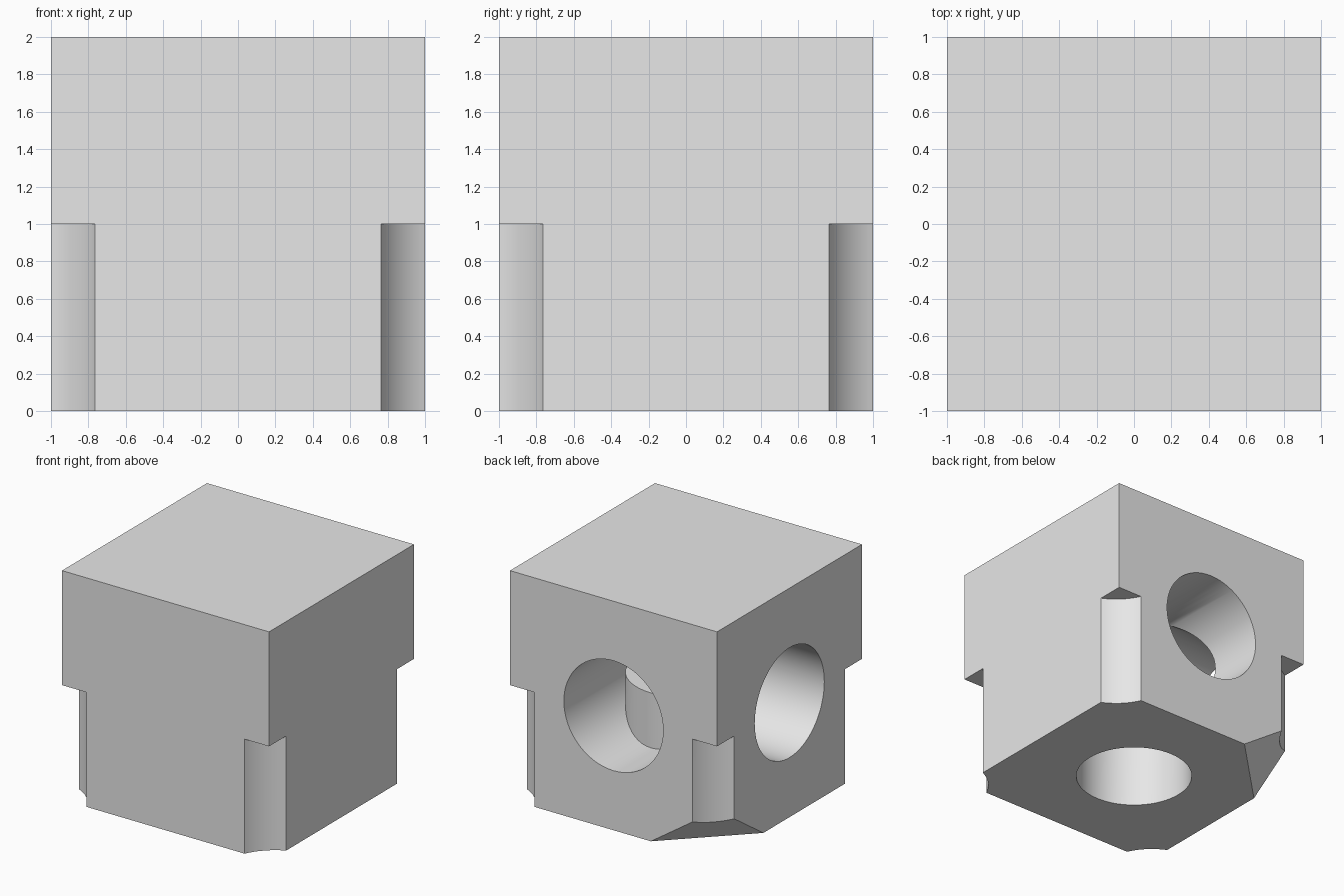
import bpy
import bmesh
from math import pi
from mathutils import Vector

cube = bpy.data.objects.get("Cube")
if cube:
    bpy.data.objects.remove(cube, do_unlink=True)

RADIUS = 0.48          # shared by the bores and the corner notches
NOTCH_OFFSET = 1.2     # notch axes lie just outside the block
CHAMFER_RUN = 0.64
CHAMFER_RISE = 0.44

# Plain grey material
grey = bpy.data.materials.new("light_grey")
grey.use_nodes = True
colour = (0.8, 0.8, 0.8, 1)
grey.diffuse_color = colour
grey.node_tree.nodes["Principled BSDF"].inputs["Base Color"].default_value = colour

# Block with one bottom corner sliced off
bm = bmesh.new()
bmesh.ops.create_cube(bm, size=2)
bmesh.ops.translate(bm, verts=bm.verts, vec=(0, 0, 1))
bmesh.ops.bisect_plane(
    bm, geom=bm.verts[:] + bm.edges[:] + bm.faces[:],
    plane_co=(CHAMFER_RUN - 1, 1, 0),
    plane_no=Vector((-1 / CHAMFER_RUN, 1 / CHAMFER_RUN, -1 / CHAMFER_RISE)).normalized(),
    clear_outer=True)
bmesh.ops.holes_fill(bm, edges=[e for e in bm.edges if e.is_boundary])
bmesh.ops.recalc_face_normals(bm, faces=bm.faces)
mesh = bpy.data.meshes.new("connector_block")
bm.to_mesh(mesh)
bm.free()
mesh.materials.append(grey)
block = bpy.data.objects.new("connector_block", mesh)
bpy.context.collection.objects.link(block)


def cut_cylinder(name, start, direction, length=1.2):
    """Drill a round hole from start along direction."""
    axis = Vector(direction)
    bpy.ops.mesh.primitive_cylinder_add(
        vertices=64, radius=RADIUS, depth=length,
        location=Vector(start) + axis * length / 2,
        rotation=axis.to_track_quat('Z', 'Y').to_euler())
    cutter = bpy.context.object
    cutter.name = name
    cutter.hide_render = True
    cutter.data.materials.append(grey)
    bpy.context.view_layer.objects.active = block
    mod = block.modifiers.new(name, 'BOOLEAN')
    mod.operation = 'DIFFERENCE'
    mod.solver = 'EXACT'
    mod.object = cutter
    bpy.ops.object.modifier_apply(modifier=mod.name)
    bpy.data.objects.remove(cutter, do_unlink=True)


# Three bores meeting at the centre
for name, direction in (("back_bore", (0, 1, 0)),
                        ("right_bore", (-1, 0, 0)),
                        ("bottom_bore", (0, 0, -1))):
    cut_cylinder(name, (0, 0, 1), direction)

# Concave notches along the lower half of the vertical edges
for sx in (-1, 1):
    for sy in (-1, 1):
        cut_cylinder("corner_notch", (sx * NOTCH_OFFSET, sy * NOTCH_OFFSET, 1), (0, 0, -1))

# Smooth curved walls, sharp rims
bpy.ops.object.select_all(action='DESELECT')
block.select_set(True)
bpy.context.view_layer.objects.active = block
bpy.ops.object.shade_smooth_by_angle(angle=pi / 6)
